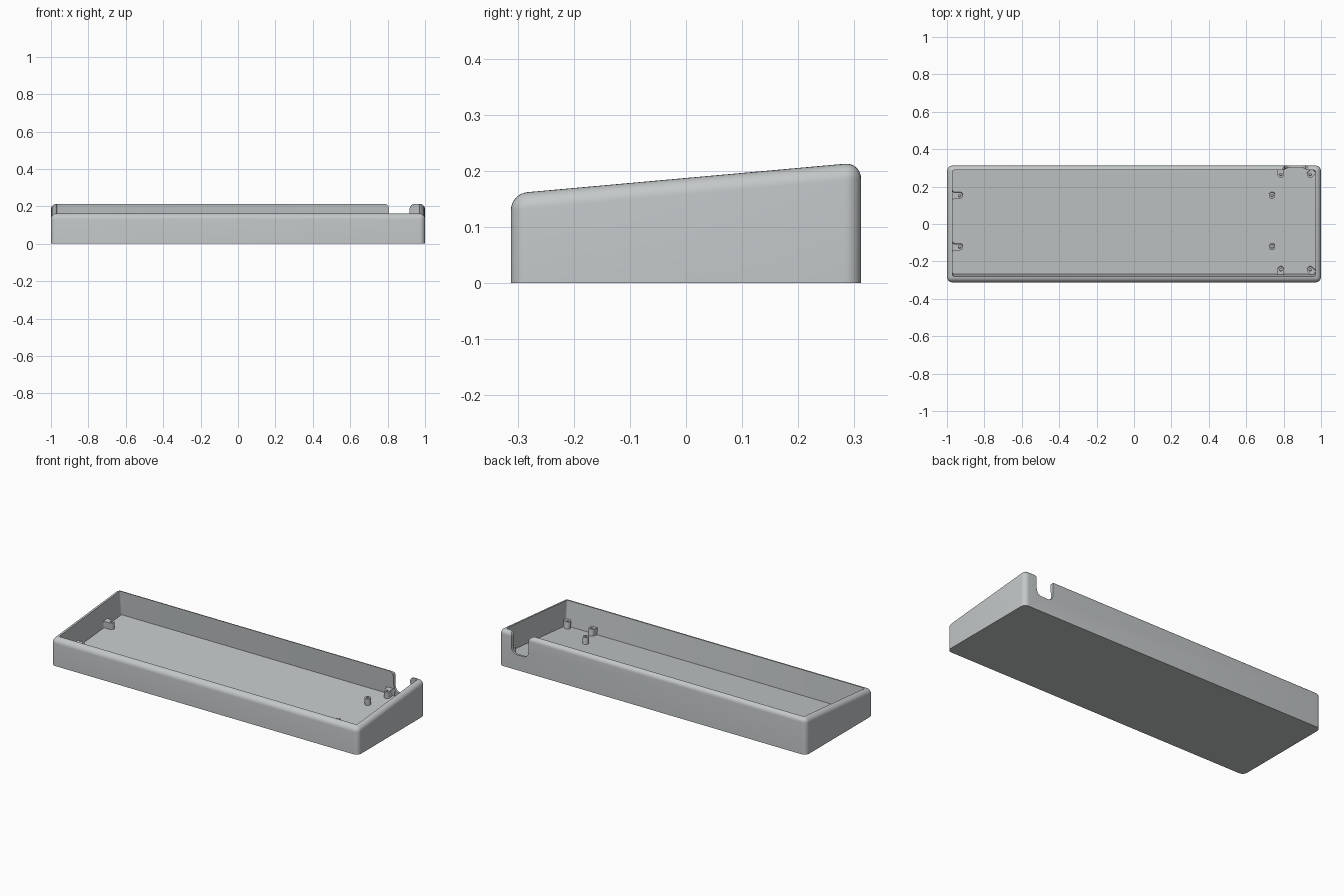
import bpy, bmesh, math
from mathutils import Matrix, Vector

cube = bpy.data.objects.get("Cube")
if cube:
    bpy.data.objects.remove(cube, do_unlink=True)

SLOPE = 0.0895
TILT = math.atan(SLOPE)
DEPTH = 0.145                      # cavity depth, measured square to the sloped top
HX, HY = 1.0, 0.312                # outer half sizes
IN_X, Y_FRONT, Y_BACK = 0.97, -0.28, 0.288


def top_z(y):
    return 0.1875 + SLOPE * y


# Tilted frame lying on the cavity floor
mid = (Y_FRONT + Y_BACK) / 2
normal = Vector((0, -math.sin(TILT), math.cos(TILT)))
floor_origin = Vector((0, mid, top_z(mid))) - normal * DEPTH
FLOOR = Matrix.Translation(floor_origin) @ Matrix.Rotation(TILT, 4, 'X')
half_len = (Y_BACK - Y_FRONT) / 2 / math.cos(TILT)

grey = bpy.data.materials.new("light grey plastic")
grey.use_nodes = True
colour = (0.55, 0.575, 0.585, 1)
grey.diffuse_color = colour
grey.node_tree.nodes["Principled BSDF"].inputs["Base Color"].default_value = colour


def finish(name, bm, matrix=None):
    bmesh.ops.recalc_face_normals(bm, faces=bm.faces)
    if matrix:
        bm.transform(matrix)
    mesh = bpy.data.meshes.new(name)
    bm.to_mesh(mesh)
    bm.free()
    mesh.materials.append(grey)
    obj = bpy.data.objects.new(name, mesh)
    bpy.context.collection.objects.link(obj)
    return obj


def prism(name, points, low, high, matrix=None):
    """Extrude an outline from height low to height high."""
    bm = bmesh.new()
    face = bm.faces.new([bm.verts.new((x, y, low)) for x, y in points])
    ext = bmesh.ops.extrude_face_region(bm, geom=[face])
    verts = [v for v in ext["geom"] if isinstance(v, bmesh.types.BMVert)]
    bmesh.ops.translate(bm, verts=verts, vec=(0, 0, high - low))
    return finish(name, bm, matrix)


def arc(cx, cy, r, a0, a1, n=8):
    return [(cx + r * math.cos(math.radians(a0 + (a1 - a0) * i / n)),
             cy + r * math.sin(math.radians(a0 + (a1 - a0) * i / n))) for i in range(n + 1)]


def select(obj):
    bpy.ops.object.select_all(action='DESELECT')
    obj.select_set(True)
    bpy.context.view_layer.objects.active = obj


def cut(obj, cutter):
    cutter.hide_render = True
    mod = obj.modifiers.new("cut", 'BOOLEAN')
    mod.operation = 'DIFFERENCE'
    mod.solver = 'EXACT'
    mod.object = cutter
    select(obj)
    bpy.ops.object.modifier_apply(modifier=mod.name)
    bpy.data.objects.remove(cutter, do_unlink=True)


def smooth(obj):
    select(obj)
    bpy.ops.object.shade_smooth_by_angle(angle=math.radians(30))


# Case shell: wedge block with rounded upright and top edges
bm = bmesh.new()
bmesh.ops.create_cube(bm, size=2)
for v in bm.verts:
    v.co.x *= HX
    v.co.y *= HY
    v.co.z = top_z(v.co.y) if v.co.z > 0 else 0
edges = [e for e in bm.edges if max(v.co.z for v in e.verts) > 0]
bmesh.ops.bevel(bm, geom=edges, offset=0.029, offset_type='OFFSET', segments=7,
                profile=0.5, affect='EDGES')
case = finish("case_shell", bm)

# Tilted cavity with small corner radii
r = 0.01
cx, cy = IN_X - r, half_len - r
outline = (arc(cx, cy, r, 0, 90, 4) + arc(-cx, cy, r, 90, 180, 4)
           + arc(-cx, -cy, r, 180, 270, 4) + arc(cx, -cy, r, 270, 360, 4))
cut(case, prism("cavity_cutter", outline, 0, 0.3, FLOOR))

# Cable notch in the back wall: rounded bottom, flared lips
nl, nr, nb, nt, rb, rl = 0.808, 0.918, 0.09, 0.213, 0.035, 0.026
notch = ([(nl - rl, 0.3)] + arc(nl - rl, nt - rl, rl, 90, 0)
         + arc(nl + rb, nb + rb, rb, 180, 270) + arc(nr - rb, nb + rb, rb, 270, 360)
         + arc(nr + rl, nt - rl, rl, 180, 90) + [(nr + rl, 0.3)])
cut(case, prism("notch_cutter", notch, -0.4, -0.22, Matrix.Rotation(math.radians(90), 4, 'X')))
smooth(case)

# Screw standoffs on the floor: free posts, or tabs running into a wall
R, HOLE, TALL = 0.017, 0.007, 0.04


def standoff(name, x, y, direction=None, reach=0.0):
    local_y = (y - floor_origin.y) / math.cos(TILT)
    frame = FLOOR @ Matrix.Translation((x, local_y, 0))
    if direction is None:
        points = arc(0, 0, R, 0, 360, 24)[:-1]
    else:
        frame = frame @ Matrix.Rotation(math.radians(direction), 4, 'Z')
        flare = min(0.01, reach * 0.5)
        end = reach + 0.004
        points = (arc(0, 0, R, 90, 270, 12)
                  + arc(reach - flare, -R - flare, flare, 90, 0, 4) + [(end, -R - flare)]
                  + [(end, R + flare)] + arc(reach - flare, R + flare, flare, 0, -90, 4))
    obj = prism(name, points, -0.003, TALL, frame)
    cut(obj, prism("hole_cutter", arc(0, 0, HOLE, 0, 360, 16)[:-1], 0.004, 0.1, frame))
    smooth(obj)


for side, y in (("back", 0.155), ("front", -0.12)):
    standoff(f"{side}_post", 0.738, y)
    standoff(f"{side}_right_wall_tab", -0.932, y, 180, 0.038)
for side, y, ang in (("back", 0.268, 90), ("front", -0.242, -90)):
    standoff(f"{side}_inner_tab", 0.785, y, ang, 0.03)
    standoff(f"{side}_corner_tab", 0.942, y, ang * 0.5, 0.024)
